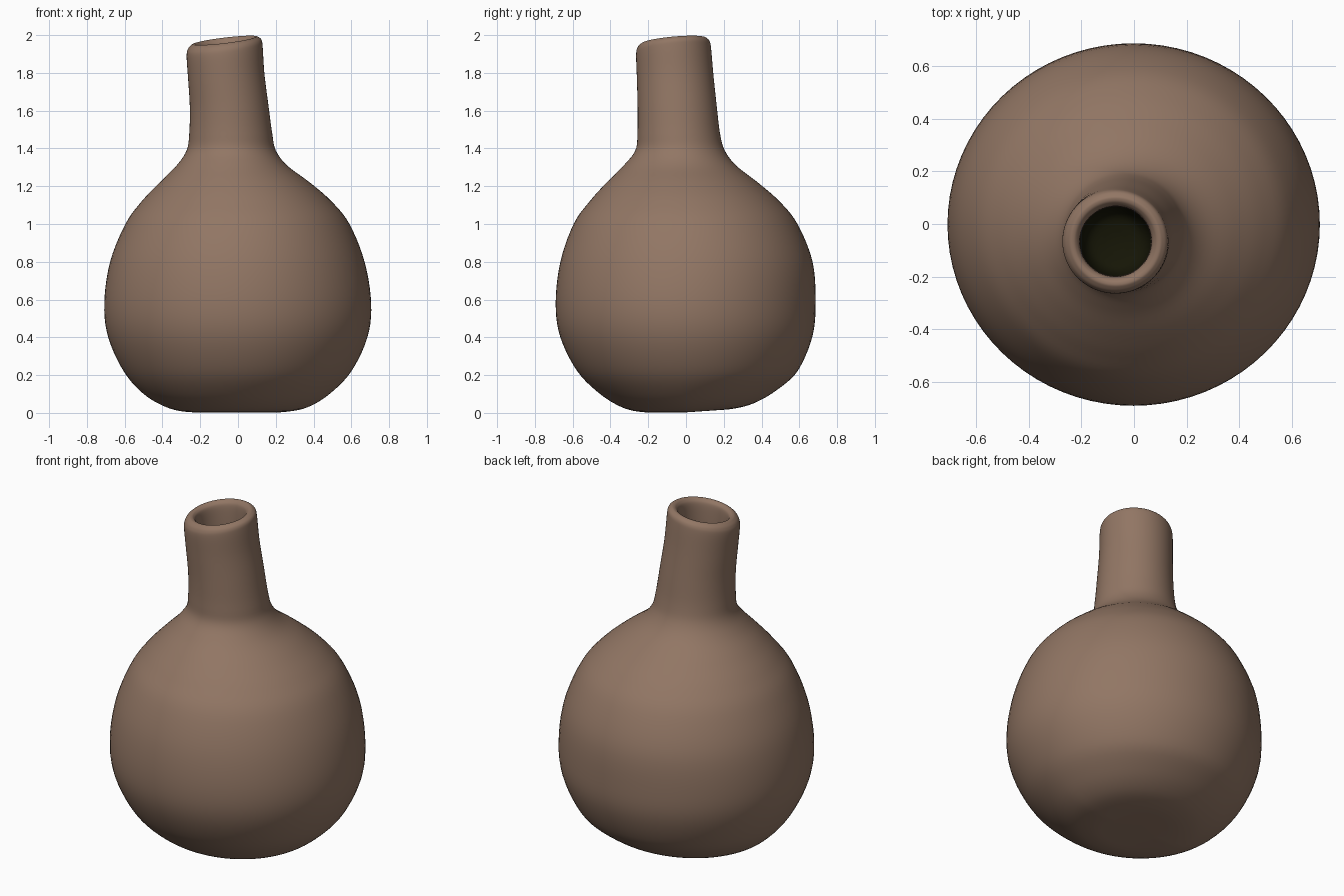
import bpy, bmesh, math
from mathutils import Vector

if "Cube" in bpy.data.objects:
    bpy.data.objects.remove(bpy.data.objects["Cube"])

SEGMENTS = 80
STEPS = 5

def material(name, rgb):
    m = bpy.data.materials.new(name)
    m.diffuse_color = (*rgb, 1)
    m.use_nodes = True
    m.node_tree.nodes["Principled BSDF"].inputs["Base Color"].default_value = m.diffuse_color
    return m

clay = material("brown clay", (0.287, 0.182, 0.128))
dark = material("dark olive interior", (0.008, 0.008, 0.002))

# Outer wall sections: height, left, right, front, back
outer = [
    (0.004, -0.14, 0.14, -0.14, 0.14),
    (0.005, -0.27, 0.25, -0.24, 0.25),
    (0.030, -0.38, 0.37, -0.34, 0.36),
    (0.100, -0.50, 0.485, -0.455, 0.475),
    (0.220, -0.605, 0.60, -0.575, 0.59),
    (0.400, -0.687, 0.685, -0.665, 0.668),
    (0.580, -0.708, 0.705, -0.69, 0.686),
    (0.800, -0.677, 0.67, -0.665, 0.67),
    (1.000, -0.596, 0.59, -0.595, 0.59),
    (1.120, -0.51, 0.495, -0.51, 0.495),
    (1.220, -0.415, 0.38, -0.42, 0.38),
    (1.310, -0.325, 0.26, -0.33, 0.265),
    (1.390, -0.272, 0.20, -0.268, 0.205),
    (1.480, -0.258, 0.181, -0.257, 0.18),
    (1.620, -0.255, 0.162, -0.256, 0.163),
    (1.780, -0.264, 0.14, -0.26, 0.145),
    (1.910, -0.272, 0.131, -0.264, 0.133),
]

# Rounded lip and inner neck: height, radius around the leaning neck axis
lip = [(1.950, 0.195), (1.968, 0.178), (1.972, 0.165), (1.965, 0.150),
       (1.940, 0.138), (1.86, 0.134), (1.74, 0.134), (1.62, 0.130), (1.55, 0.10), (1.53, 0.03)]
sections = [Vector(s) for s in outer]
for z, r in lip:
    sections.append(Vector((z, -0.07 - r, -0.07 + r, -0.066 - r * 0.98, -0.066 + r * 0.98)))

def smooth_sections(pts):
    """Catmull-Rom through the sections."""
    out = []
    for i in range(len(pts) - 1):
        a, b, c, d = pts[max(i - 1, 0)], pts[i], pts[i + 1], pts[min(i + 2, len(pts) - 1)]
        for k in range(STEPS):
            t = k / STEPS
            out.append(0.5 * (2 * b + (c - a) * t + (2 * a - 5 * b + 4 * c - d) * t * t
                              + (3 * b - a - 3 * c + d) * t ** 3))
    return out + [pts[-1]]

bm = bmesh.new()
rings = []
for z, x0, x1, y0, y1 in smooth_sections(sections):
    cx, cy, rx, ry = (x0 + x1) / 2, (y0 + y1) / 2, (x1 - x0) / 2, (y1 - y0) / 2
    mouth = min(max((z - 1.6) / 0.32, 0), 1)
    foot = max(0, 1 - z / 0.2)
    ring = []
    for i in range(SEGMENTS):
        a = math.tau * i / SEGMENTS
        dx, dy = rx * math.cos(a), ry * math.sin(a)
        # the mouth slants up to the back right, the foot lifts a little at the back
        h = z + mouth * (0.12 * dx + 0.09 * dy) + foot * 0.07 * max(0, cy + dy)
        ring.append(bm.verts.new((cx + dx, cy + dy, h)))
    rings.append(ring)

# Walls: the deep inside of the neck is dark
dark_start = (len(outer) + 6) * STEPS
for j in range(len(rings) - 1):
    for i in range(SEGMENTS):
        k = (i + 1) % SEGMENTS
        f = bm.faces.new((rings[j][i], rings[j][k], rings[j + 1][k], rings[j + 1][i]))
        f.material_index = 1 if j >= dark_start else 0
bm.faces.new(list(reversed(rings[0])))
bm.faces.new(rings[-1]).material_index = 1
for f in bm.faces:
    f.smooth = True

mesh = bpy.data.meshes.new("bottle")
bm.to_mesh(mesh)
bm.free()
mesh.materials.append(clay)
mesh.materials.append(dark)
bpy.context.collection.objects.link(bpy.data.objects.new("bottle", mesh))
